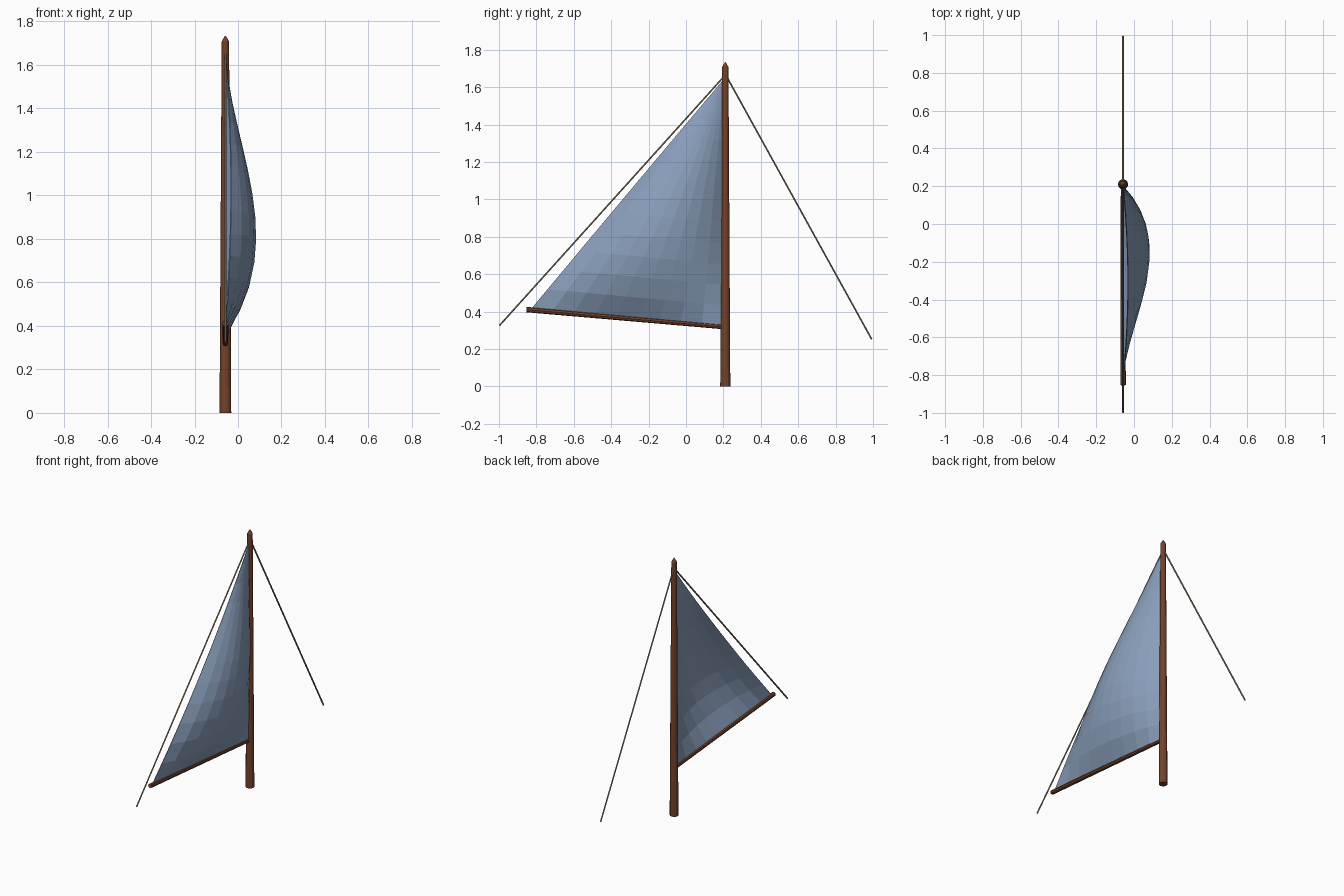
import bpy, bmesh, math
from mathutils import Vector

if "Cube" in bpy.data.objects:
    bpy.data.objects.remove(bpy.data.objects["Cube"])


def material(name, rgb):
    m = bpy.data.materials.new(name)
    m.diffuse_color = (*rgb, 1)
    m.use_nodes = True
    m.node_tree.nodes["Principled BSDF"].inputs["Base Color"].default_value = m.diffuse_color
    return m


wood = material("brown wood", (0.17, 0.056, 0.024))
cloth = material("blue grey cloth", (0.25, 0.34, 0.49))
rope = material("tan rope", (0.33, 0.28, 0.18))
X, Y = -0.058, 0.21          # mast axis


def add_object(name, bm, mat):
    bmesh.ops.recalc_face_normals(bm, faces=bm.faces)
    me = bpy.data.meshes.new(name)
    bm.to_mesh(me)
    bm.free()
    me.materials.append(mat)
    ob = bpy.data.objects.new(name, me)
    bpy.context.collection.objects.link(ob)
    return ob


def spar(name, mat, sides, stations):
    """Round pole through (point, radius) stations on a straight line."""
    bm = bmesh.new()
    axis = (Vector(stations[-1][0]) - Vector(stations[0][0])).normalized()
    q = axis.to_track_quat('Z', 'Y')
    rings = []
    for p, r in stations:
        rings.append([bm.verts.new(Vector(p) + q @ Vector(
            (r * math.cos(2 * math.pi * i / sides), r * math.sin(2 * math.pi * i / sides), 0)))
            for i in range(sides)])
    for a, b in zip(rings, rings[1:]):
        for i in range(sides):
            j = (i + 1) % sides
            bm.faces.new((a[i], a[j], b[j], b[i]))
    bm.faces.new(rings[0])
    bm.faces.new(rings[-1])
    return add_object(name, bm, mat)


# Tapered mast with pointed tip
spar("mast", wood, 12, [((X, Y, 0), 0.027), ((X, Y, 1.708), 0.017), ((X, Y, 1.734), 0.002)])

# Boom rising slightly aft
spar("boom", wood, 8, [((X, Y, 0.317), 0.012), ((X, -0.853, 0.411), 0.0145)])

# Stays fore and aft
spar("aft_stay", rope, 6, [((X, Y, 1.665), 0.005), ((X, -0.998, 0.325), 0.005)])
spar("fore_stay", rope, 6, [((X, Y, 1.67), 0.005), ((X, 0.993, 0.252), 0.005)])

# Billowed triangular sail: rows parallel to the boom, columns meeting at the head
tack, clew, head = Vector((X, 0.2, 0.325)), Vector((X, -0.825, 0.418)), Vector((X, 0.2, 1.64))
ROWS, COLS = 12, 9
bm = bmesh.new()
grid = []
for r in range(ROWS):
    row = []
    for c in range(COLS + 1):
        h = r / ROWS
        b = (1 - h) * c / COLS
        a = 1 - h - b
        p = tack * a + clew * b + head * h
        p.x += 0.128 * (27 * a * b * h) ** 0.95 + 0.025 * b * h * 4
        row.append(bm.verts.new(p))
    grid.append(row)
top = bm.verts.new(head)
for lo, hi in zip(grid, grid[1:]):
    for c in range(COLS):
        bm.faces.new((lo[c], lo[c + 1], hi[c + 1], hi[c]))
for c in range(COLS):
    bm.faces.new((grid[-1][c], grid[-1][c + 1], top))
sail = add_object("sail", bm, cloth)
mod = sail.modifiers.new("thickness", 'SOLIDIFY')
mod.thickness = 0.005
mod.offset = 0
